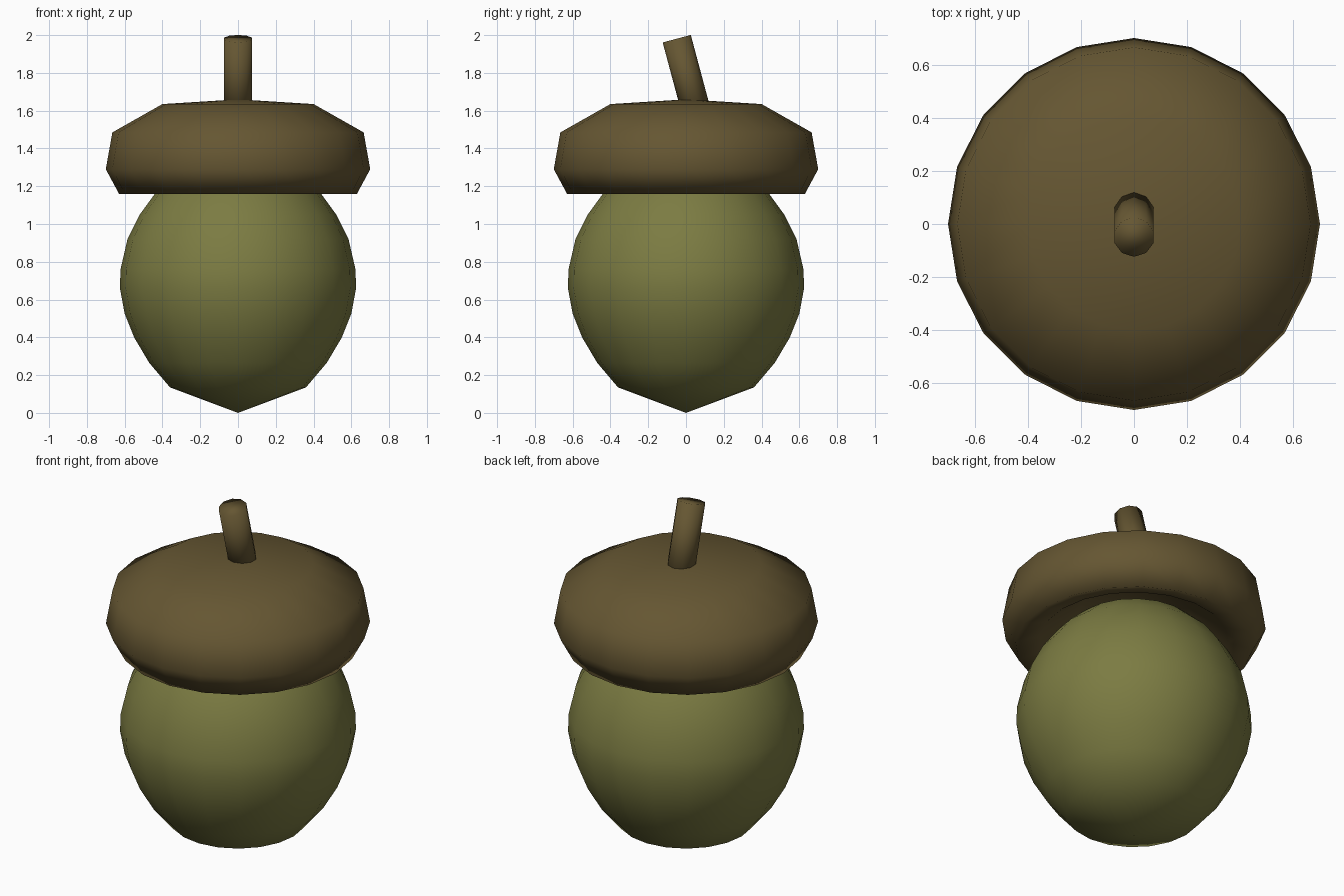
import bpy
import bmesh
import math
from mathutils import Matrix, Vector

if "Cube" in bpy.data.objects:
    bpy.data.objects.remove(bpy.data.objects["Cube"], do_unlink=True)


def make_material(name, rgb):
    mat = bpy.data.materials.new(name)
    mat.use_nodes = True
    color = (*rgb, 1.0)
    mat.diffuse_color = color
    bsdf = mat.node_tree.nodes["Principled BSDF"]
    bsdf.inputs["Base Color"].default_value = color
    bsdf.inputs["Roughness"].default_value = 0.8
    return mat


def finish(name, bm, mat):
    bmesh.ops.remove_doubles(bm, verts=bm.verts, dist=0.0005)
    bmesh.ops.recalc_face_normals(bm, faces=bm.faces)
    for face in bm.faces:
        face.smooth = True
    mesh = bpy.data.meshes.new(name)
    bm.to_mesh(mesh)
    bm.free()
    mesh.materials.append(mat)
    obj = bpy.data.objects.new(name, mesh)
    bpy.context.collection.objects.link(obj)
    return obj


def lathe(name, profile, mat, sides=20):
    """Turn a (radius, height) profile around the z axis."""
    bm = bmesh.new()
    verts = [bm.verts.new((r, 0, z)) for r, z in profile]
    edges = [bm.edges.new(pair) for pair in zip(verts, verts[1:])]
    bmesh.ops.spin(bm, geom=verts + edges, cent=(0, 0, 0), axis=(0, 0, 1),
                   angle=math.tau, steps=sides)
    return finish(name, bm, mat)


green = make_material("olive green", (0.200, 0.200, 0.055))
brown = make_material("bark brown", (0.130, 0.093, 0.032))

# Nut: rounded body with a pointed base, its top tucked into the cap
lathe("nut", [(0, 0), (0.36, 0.135), (0.47, 0.265), (0.55, 0.40),
              (0.60, 0.525), (0.625, 0.66), (0.622, 0.76), (0.585, 0.92),
              (0.52, 1.05), (0.44, 1.16), (0.33, 1.26), (0.18, 1.34),
              (0, 1.37)], green)

# Cap: faceted dome with a hollow underside
lathe("cap", [(0, 1.66), (0.40, 1.635), (0.665, 1.485), (0.70, 1.29),
              (0.63, 1.16), (0.50, 1.20), (0.30, 1.36), (0, 1.44)], brown)

# Stem: short cylinder leaning towards the front
bm = bmesh.new()
length = 0.44
lean = Matrix.Rotation(math.radians(15), 4, "X")
top = Vector((0, -0.049, 1.981))
bmesh.ops.create_cone(bm, cap_ends=True, segments=10, radius1=0.077,
                      radius2=0.077, depth=length,
                      matrix=Matrix.Translation(top) @ lean
                      @ Matrix.Translation((0, 0, -length / 2)))
# Put a corner of the ten sides at the very front and back
if not any(abs(v.co.x) < 0.001 for v in bm.verts):
    pivot = Matrix.Translation(top) @ lean
    turn = pivot @ Matrix.Rotation(math.radians(18), 4, "Z") @ pivot.inverted()
    bmesh.ops.transform(bm, matrix=turn, verts=bm.verts)
finish("stem", bm, brown)
